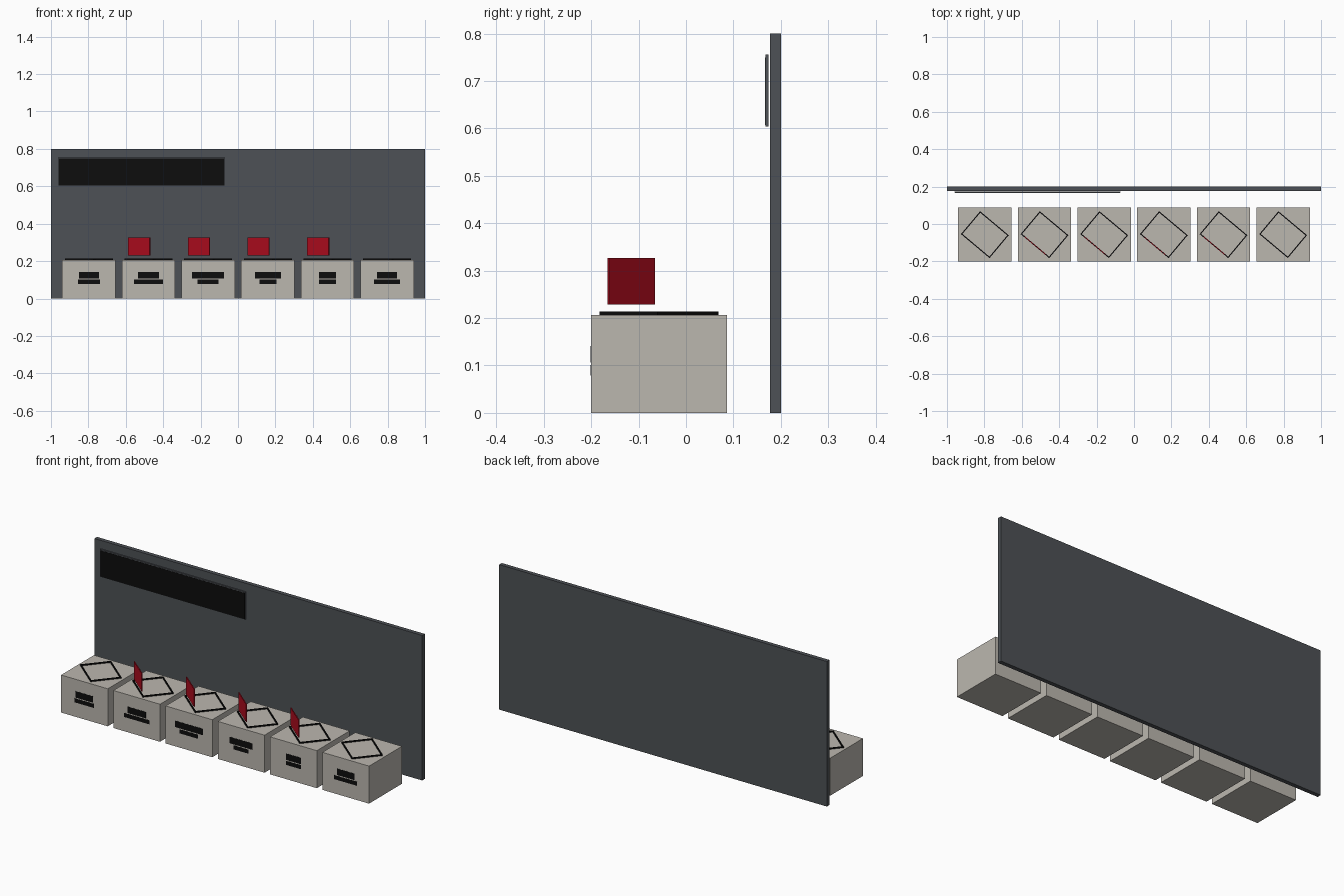
import bpy, math
from mathutils import Matrix, Vector

cube = bpy.data.objects.get("Cube")
if cube:
    bpy.data.objects.remove(cube, do_unlink=True)


def material(name, rgb):
    m = bpy.data.materials.new(name)
    m.use_nodes = True
    m.diffuse_color = (*rgb, 1)
    m.node_tree.nodes["Principled BSDF"].inputs["Base Color"].default_value = (*rgb, 1)
    return m


STONE = material("warm_grey", (0.50, 0.475, 0.43))
SLATE = material("slate_grey", (0.075, 0.083, 0.092))
BLACK = material("black", (0.004, 0.004, 0.004))
RED = material("red", (0.46, 0.004, 0.014))


def box(name, centre, size, mat, angle=0.0):
    """Box of the given size, turned about z by angle."""
    bpy.ops.mesh.primitive_cube_add(size=1)
    ob = bpy.context.object
    ob.name = ob.data.name = name
    ob.data.transform(Matrix.Diagonal((*size, 1)))
    ob.location = centre
    ob.rotation_euler.z = angle
    ob.data.materials.append(mat)
    return ob


def span(name, x, y, z, mat):
    """Box between pairs of limits."""
    lims = (x, y, z)
    return box(name, [(a + b) / 2 for a, b in lims], [b - a for a, b in lims], mat)


# Back wall with its sign
span("back_wall", (-1, 1), (0.177, 0.2), (0, 0.8), SLATE)
span("sign_backing", (-0.96, -0.073), (0.1675, 0.174), (0.604, 0.756), SLATE)
span("sign_face", (-0.957, -0.076), (0.1665, 0.1675), (0.607, 0.750), BLACK)

# Row of plinths, each with a two-line label and a tilted outline on top
LABELS = [(0.107, 0.118), (0.112, 0.155), (0.171, 0.112),
          (0.139, 0.091), (0.091, 0.091), (0.107, 0.139)]
TOP, MID_Y, ANGLE = 0.207, -0.057, math.radians(-40)
LONG, SHORT, BAR = 0.20, 0.16, 0.006
turn = Matrix.Rotation(ANGLE, 3, 'Z')

for i, (upper, lower) in enumerate(LABELS):
    n = i + 1
    cx = (i - 2.5) * 0.319
    span(f"plinth_{n}", (cx - 0.1425, cx + 0.1425), (-0.2, 0.087), (0, TOP), STONE)

    # Label bars on the front
    box(f"label_upper_{n}", (cx, -0.2, 0.124), (upper, 0.002, 0.035), BLACK)
    box(f"label_lower_{n}", (cx, -0.2, 0.090), (lower, 0.002, 0.022), BLACK)

    # Outline made of four bars
    mid = Vector((cx, MID_Y, TOP + 0.0035))
    for s, side in ((-1, "a"), (1, "b")):
        box(f"outline_long_{side}_{n}", mid + turn @ Vector((0, s * (SHORT - BAR) / 2, 0)),
            (LONG, BAR, 0.007), BLACK, ANGLE)
        box(f"outline_short_{side}_{n}", mid + turn @ Vector((s * (LONG - BAR) / 2, 0, 0)),
            (BAR, SHORT - 2 * BAR, 0.007), BLACK, ANGLE)

    # Upright red card above the front long bar of the middle four
    if 0 < i < 5:
        pos = mid + turn @ Vector((0, -SHORT / 2 + BAR / 2, 0))
        box(f"red_card_{n}", (pos.x, pos.y, 0.278), (0.15, 0.005, 0.098), RED, ANGLE)
